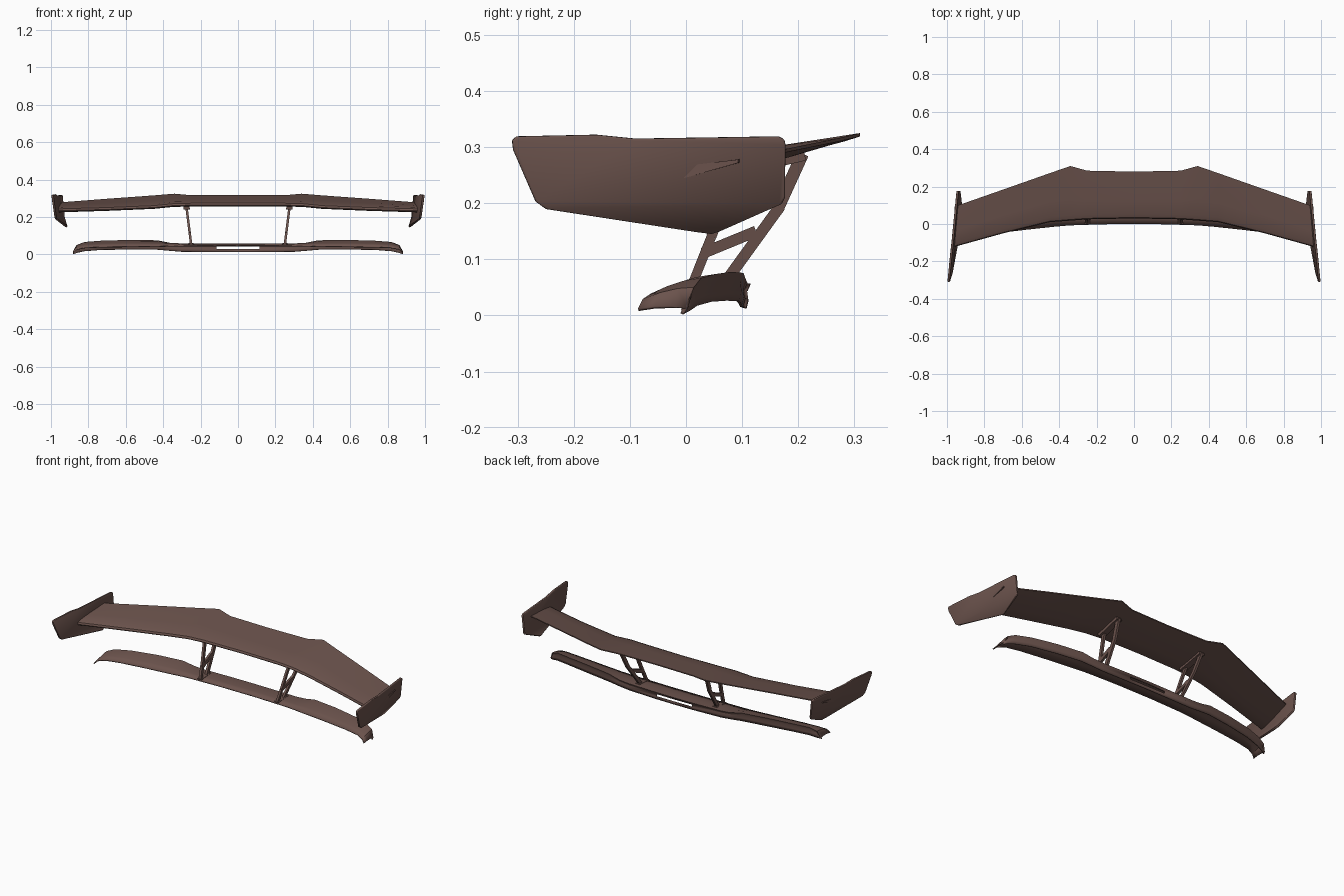
import bpy, bmesh, math
from mathutils import Vector

if "Cube" in bpy.data.objects:
    bpy.data.objects.remove(bpy.data.objects["Cube"])

# Single matte brown for every part
brown = bpy.data.materials.new("dark_brown")
brown.use_nodes = True
color = (0.147, 0.086, 0.073, 1)
brown.diffuse_color = color
bsdf = brown.node_tree.nodes["Principled BSDF"]
bsdf.inputs["Base Color"].default_value = color
bsdf.inputs["Roughness"].default_value = 0.6


def finish(name, bm, angle=35):
    bmesh.ops.recalc_face_normals(bm, faces=bm.faces)
    mesh = bpy.data.meshes.new(name)
    bm.to_mesh(mesh)
    bm.free()
    mesh.materials.append(brown)
    ob = bpy.data.objects.new(name, mesh)
    bpy.context.collection.objects.link(ob)
    bpy.ops.object.select_all(action='DESELECT')
    ob.select_set(True)
    bpy.context.view_layer.objects.active = ob
    bpy.ops.object.shade_smooth_by_angle(angle=math.radians(angle))
    return ob


def add_mirror(ob):
    ob.modifiers.new("mirror", 'MIRROR').use_axis[0] = True


def both_sides(stations):
    """Mirror half-span stations (x first) into a full span."""
    return [(-s[0],) + s[1:] for s in reversed(stations) if s[0] > 0] + stations


def loft(bm, sections, closed, skip=lambda x, row: False):
    rings = [[bm.verts.new(p) for p in s] for s in sections]
    n = len(rings[0])
    for a, b in zip(rings, rings[1:]):
        for j in range(n if closed else n - 1):
            k = (j + 1) % n
            if not skip((a[0].co.x + b[0].co.x) / 2, j):
                bm.faces.new((a[j], a[k], b[k], b[j]))
    if closed:
        bm.faces.new(rings[0])
        bm.faces.new(rings[-1])


# Main wing: airfoil lofted across the span
# station: x, leading y, leading z, trailing y, trailing z
wing_stations = both_sides([
    (0, .03, .264, .28, .314),
    (.25, .025, .264, .285, .314),
    (.34, .018, .262, .31, .322),
    (.45, .01, .251, .272, .313),
    (.7, -.05, .241, .184, .295),
    (.96, -.122, .234, .093, .275),
])
airfoil = [(0, 0), (.02, .009), (.1, .014), (.4, .012), (1, .003),
           (1, -.003), (.6, -.011), (.3, -.014), (.08, -.012), (.015, -.006)]
bm = bmesh.new()
loft(bm, [[(x, y0 + t * (y1 - y0), z0 + t * (z1 - z0) + h) for t, h in airfoil]
          for x, y0, z0, y1, z1 in wing_stations], True)
finish("wing", bm)

# Lower lip: thin top sheet with a turned-down rear wall and a centre slot
# station: x, front y, front z, rear y, rear z, wall bottom z
lip_stations = both_sides([
    (0, .0, .047, .113, .055, .013),
    (.115, .0, .047, .112, .055, .013),
    (.3, -.005, .046, .107, .056, .015),
    (.36, -.008, .045, .105, .06, .02),
    (.43, -.014, .043, .1, .074, .026),
    (.58, -.03, .042, .078, .076, .027),
    (.73, -.048, .04, .05, .072, .025),
    (.82, -.062, .036, .025, .065, .018),
    (.862, -.076, .027, .012, .049, .009),
    (.88, -.085, .01, .0, .012, .003),
])


def lip_section(x, yf, zf, yr, zr, zb):
    sheet = [(t, zf + t * (zr - zf) + .016 * t * (1 - t)) for t in (0, .35, .7, 1)]
    pts = [(x, yf + t * (yr - yf), z) for t, z in sheet]
    wall = [(.25, -.006), (.62, -.004), (1, -.008)]
    return pts + [(x, yr + dy, zr + t * (zb - zr)) for t, dy in wall]


bm = bmesh.new()
loft(bm, [lip_section(*s) for s in lip_stations], False,
     lambda x, row: abs(x) < .11 and row == 4)
lip = finish("lower_lip", bm)
shell = lip.modifiers.new("thickness", 'SOLIDIFY')
shell.thickness = .006
shell.offset = 0


# End plates: rounded leaning panel with an inward-folded lower flare
def plate_point(y, z):
    return (.992 - .1 * (y + .31) + .1 * (z - .32), y, z)


outline = [(-.25, .19), (-.268, .203), (-.308, .295), (-.31, .312), (-.302, .319),
           (-.16, .322), (-.09, .315), (.165, .319), (.175, .314), (.177, .305),
           (.176, .21), (.17, .199)]
bm = bmesh.new()
panel = [bm.verts.new(plate_point(y, z)) for y, z in outline]
bm.faces.new(panel)
tip = [bm.verts.new(p) for p in ((.918, .06, .152), (.914, .045, .148), (.92, .02, .151))]
bm.faces.new([panel[0], panel[-1], tip[0]])
bm.faces.new([panel[0]] + tip)
plate = finish("end_plate", bm, 25)
shell = plate.modifiers.new("thickness", 'SOLIDIFY')
shell.thickness = .012
shell.offset = 0
bev = plate.modifiers.new("soft_edge", 'BEVEL')
bev.width = .003
bev.segments = 2
bev.angle_limit = math.radians(50)
add_mirror(plate)

# Struts: open trusses between lip and wing, leaning outward toward the top
strut_bars = [  # start (y, z), end (y, z), width, thickness in x
    ((.01, .052), (.045, .14), .017, .013),
    ((.045, .14), (.09, .26), .018, .013),
    ((.066, .054), (.168, .195), .02, .013),
    ((.162, .187), (.208, .288), .022, .013),
    ((.03, .111), (.125, .15), .02, .013),
    ((.06, .25), (.212, .285), .018, .034),
    ((.0, .052), (.09, .058), .007, .028),
]
bm = bmesh.new()
for p, q, width, thick in strut_bars:
    p, q = Vector(p), Vector(q)
    side = (q - p).normalized().orthogonal() * width / 2
    corners = [p + side, q + side, q - side, p - side]
    loft(bm, [[(.25 + .125 * (c.y - .05) + s * thick / 2, c.x, c.y) for c in corners]
              for s in (-1, 1)], True)
add_mirror(finish("strut", bm, 30))
